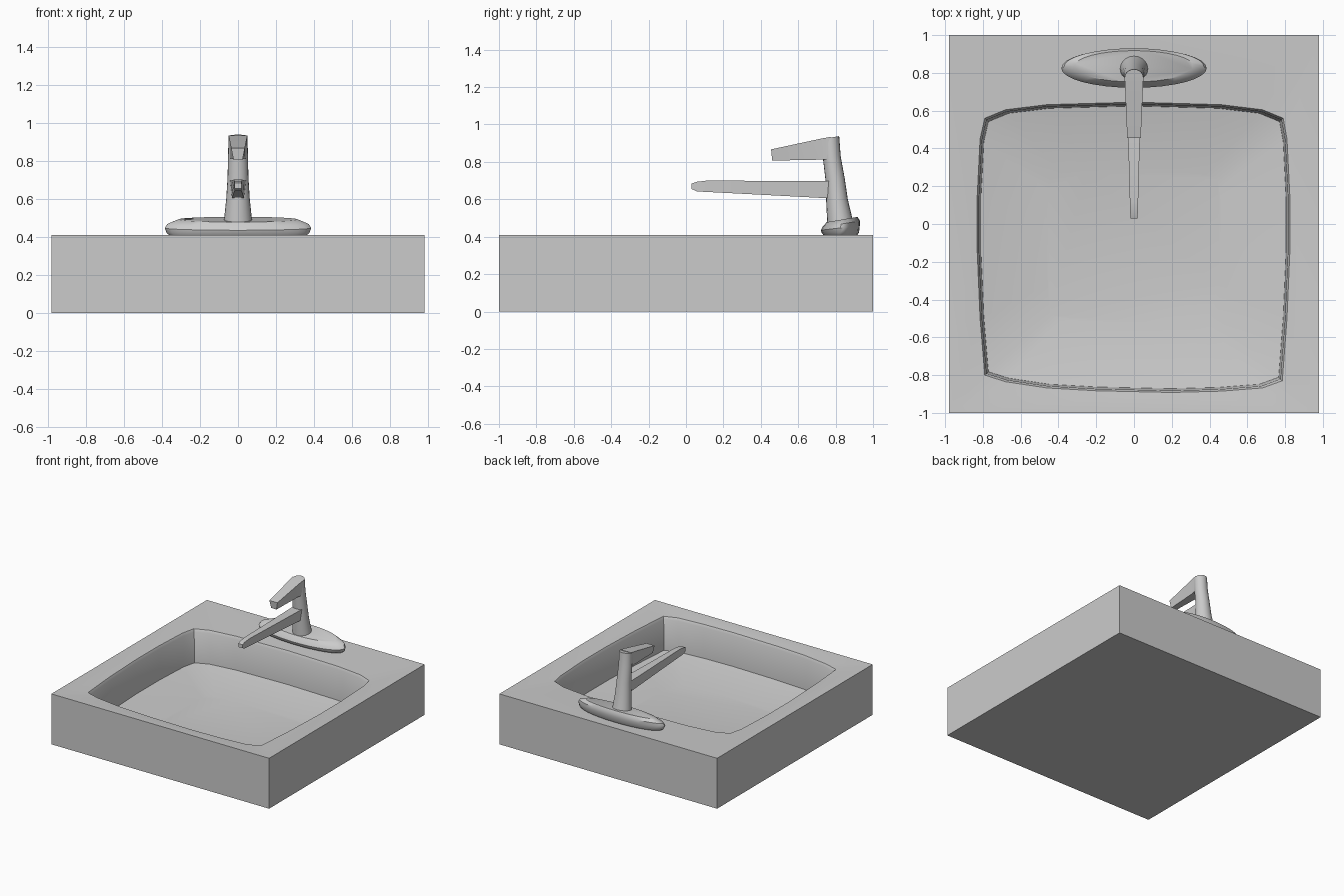
import bpy, bmesh
from math import cos, sin, pi

if "Cube" in bpy.data.objects:
    bpy.data.objects.remove(bpy.data.objects["Cube"])


def finish(name, bm, angle=30):
    bmesh.ops.recalc_face_normals(bm, faces=bm.faces)
    me = bpy.data.meshes.new(name)
    bm.to_mesh(me)
    bm.free()
    ob = bpy.data.objects.new(name, me)
    bpy.context.collection.objects.link(ob)
    bpy.ops.object.select_all(action='DESELECT')
    ob.select_set(True)
    bpy.context.view_layer.objects.active = ob
    bpy.ops.object.shade_smooth_by_angle(angle=angle * pi / 180)
    return ob


def ring(bm, pts):
    return [bm.verts.new(p) for p in pts]


def bridge(bm, a, b):
    n = len(a)
    for i in range(n):
        bm.faces.new((a[i], a[(i + 1) % n], b[(i + 1) % n], b[i]))


def loft(name, sections, angle=30):
    bm = bmesh.new()
    rings = [ring(bm, s) for s in sections]
    for a, b in zip(rings, rings[1:]):
        bridge(bm, a, b)
    bm.faces.new(rings[0])
    bm.faces.new(rings[-1])
    return finish(name, bm, angle)


def ellipse(cy, z, rx, ry, tilt=0.0, n=32):
    return [(rx * cos(2 * pi * i / n), cy + ry * sin(2 * pi * i / n),
             z + tilt * sin(2 * pi * i / n)) for i in range(n)]


def bar(y, zb, zt, wb, wt, lean=0.0):
    return [(-wb, y + lean, zb), (wb, y + lean, zb), (wt, y, zt), (-wt, y, zt)]


# basin: square block with a bowed opening, tapered wall and dished floor
outline = [(-.79, .56), (-.68, .605), (-.46, .632), (0, .645), (.46, .632), (.68, .605),
           (.79, .56), (.81, .45), (.825, .15), (.825, -.15), (.81, -.5), (.785, -.83),
           (.68, -.868), (.46, -.885), (.2, -.892), (-.2, -.883), (-.46, -.868),
           (-.68, -.835), (-.79, -.80), (-.815, -.5), (-.83, -.15), (-.83, .15), (-.815, .45)]


def opening(inset, z):
    sx, sy = 1 - inset / .82, 1 - inset / .76
    return [(x * sx, -.124 + (y + .124) * sy, z) for x, y in outline]


bm = bmesh.new()
square = [(-.98, -1), (.98, -1), (.98, 1), (-.98, 1)]
low = ring(bm, [(x, y, 0) for x, y in square])
high = ring(bm, [(x, y, .41) for x, y in square])
bridge(bm, low, high)
bm.faces.new(low)
rings = [ring(bm, opening(i, z)) for i, z in
         ((0, .395), (.01, .375), (.02, .13), (.36, .065))]
for a, b in zip(rings, rings[1:]):
    bridge(bm, a, b)
bm.faces.new(rings[-1])
edges = []
for loop in (high, rings[0]):
    for i, v in enumerate(loop):
        w = loop[(i + 1) % len(loop)]
        edges.append(bm.edges.get((v, w)))
bmesh.ops.triangle_fill(bm, edges=edges, use_beauty=True, normal=(0, 0, 1))
finish("basin", bm)

# oval faucet base plate, top tilted a little forward
loft("faucet_base", [ellipse(.825, .408, .36, .09), ellipse(.825, .422, .376, .1),
                     ellipse(.825, .447, .385, .104, .012), ellipse(.83, .468, .372, .1, .016),
                     ellipse(.835, .492, .315, .083, .014)], 35)

# leaning tapered column
loft("faucet_column", [ellipse(.825, .475, .075, .07, n=20), ellipse(.807, .60, .062, .058, n=20),
                       ellipse(.797, .71, .055, .052, n=20), ellipse(.779, .83, .052, .048, n=20),
                       ellipse(.772, .93, .05, .047, .008, n=20)])

# lever handle
loft("faucet_handle", [bar(.775, .815, .934, .046, .05), bar(.72, .812, .924, .036, .047),
                       bar(.455, .807, .867, .024, .036, .006)])

# long spout
loft("faucet_spout", [bar(.79, .604, .697, .032, .042), bar(.45, .622, .698, .026, .031),
                      bar(.12, .639, .701, .02, .022), bar(.06, .642, .694, .019, .02),
                      bar(.03, .655, .684, .017, .019)])
